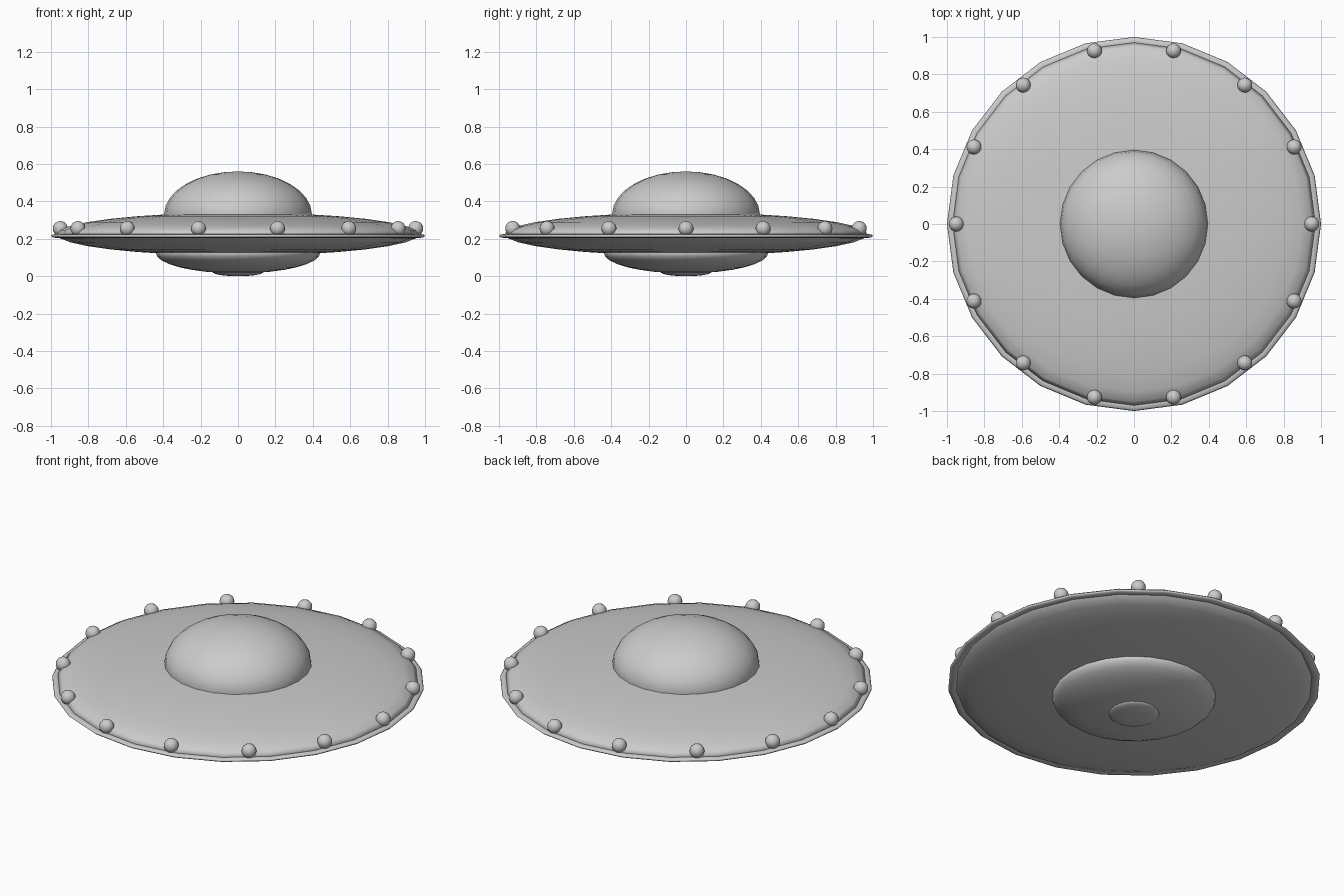
import bpy
from math import cos, sin, tau

cube = bpy.data.objects.get("Cube")
if cube:
    bpy.data.objects.remove(cube, do_unlink=True)

GREY = (0.6, 0.6, 0.6, 1)
metal = bpy.data.materials.new("grey metal")
metal.use_nodes = True
metal.diffuse_color = GREY
metal.node_tree.nodes["Principled BSDF"].inputs["Base Color"].default_value = GREY


def finish(name):
    obj = bpy.context.object
    obj.name = name
    obj.data.materials.append(metal)
    bpy.ops.object.transform_apply(location=False, rotation=False, scale=True)
    bpy.ops.object.shade_smooth()
    return obj


def ellipsoid(name, z, radius, height, segments=24, rings=16):
    bpy.ops.mesh.primitive_uv_sphere_add(segments=segments, ring_count=rings, location=(0, 0, z))
    bpy.context.object.scale = (radius, radius, height)
    return finish(name)


# Saucer body, top dome and belly
ellipsoid("saucer_hull", 0.225, 0.97, 0.115)
ellipsoid("cockpit_dome", 0.33, 0.395, 0.23)
ellipsoid("belly_dome", 0.125, 0.44, 0.11)
ellipsoid("belly_cap", 0.022, 0.135, 0.022)

# Thin flattened ring round the edge
bpy.ops.mesh.primitive_torus_add(major_segments=24, minor_segments=8,
                                 major_radius=0.975, minor_radius=0.025,
                                 location=(0, 0, 0.215))
bpy.context.object.scale.z = 0.4
finish("edge_ring")

# Lamps spaced round the edge
LAMPS = 14
for i in range(LAMPS):
    a = tau * i / LAMPS
    lamp = ellipsoid(f"edge_lamp_{i + 1}", 0.255, 0.04, 0.04, 16, 10)
    lamp.location.x, lamp.location.y = 0.95 * cos(a), 0.95 * sin(a)
